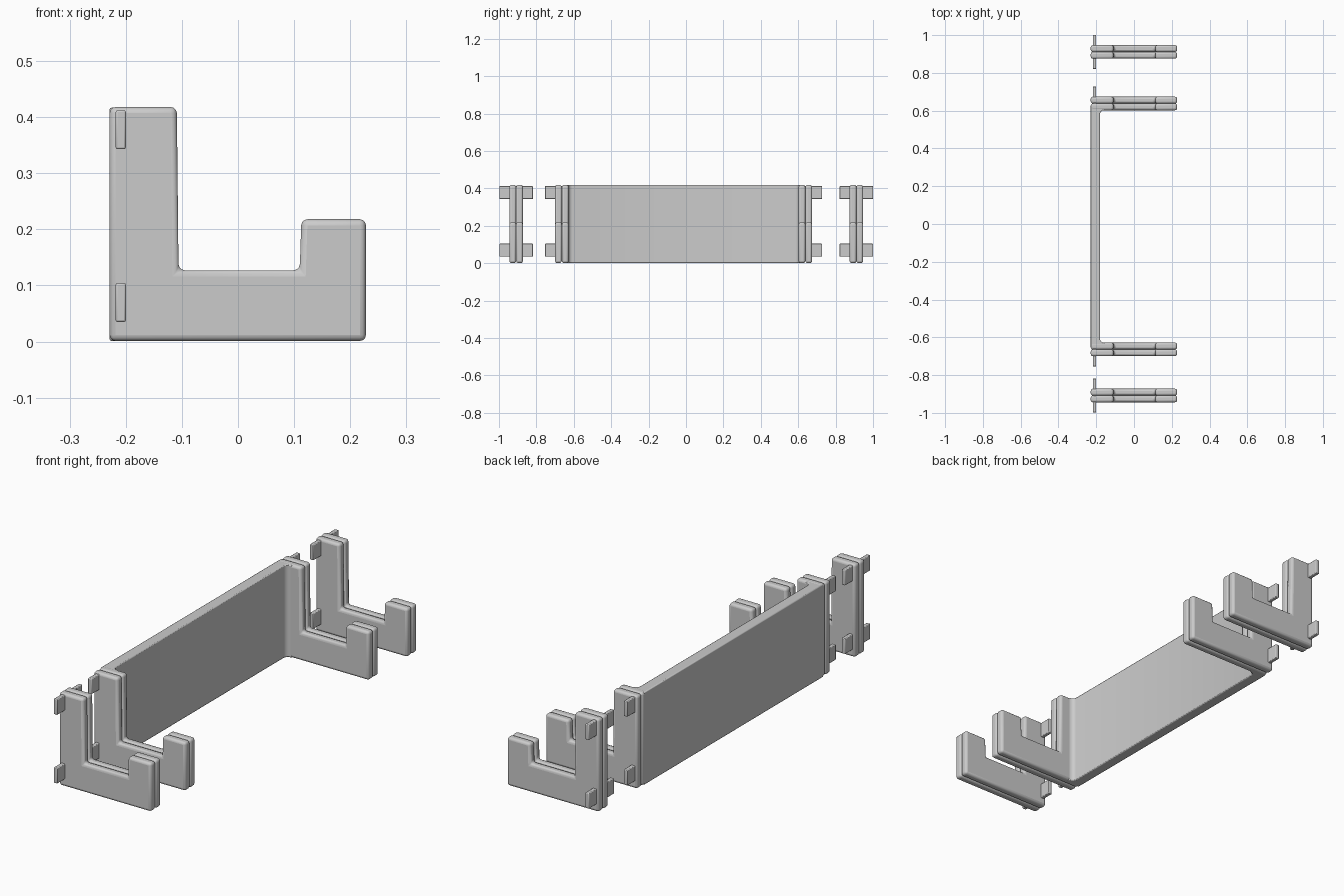
import bpy, bmesh, math
from mathutils import Vector

cube = bpy.data.objects.get("Cube")
if cube:
    bpy.data.objects.remove(cube, do_unlink=True)

grey = bpy.data.materials.new("light_grey")
grey.use_nodes = True
colour = (0.6, 0.6, 0.6, 1)
grey.diffuse_color = colour
grey.node_tree.nodes["Principled BSDF"].inputs["Base Color"].default_value = colour


def extrude(name, points, depth, bevel, segments=3):
    """Extrude a closed outline along a vector and round its edges."""
    bm = bmesh.new()
    face = bm.faces.new([bm.verts.new(p) for p in points])
    out = bmesh.ops.extrude_face_region(bm, geom=[face])
    moved = [g for g in out["geom"] if isinstance(g, bmesh.types.BMVert)]
    bmesh.ops.translate(bm, verts=moved, vec=Vector(depth))
    bmesh.ops.recalc_face_normals(bm, faces=bm.faces)
    mesh = bpy.data.meshes.new(name)
    bm.to_mesh(mesh)
    bm.free()
    mesh.materials.append(grey)
    ob = bpy.data.objects.new(name, mesh)
    bpy.context.collection.objects.link(ob)
    mod = ob.modifiers.new("rounded_edges", "BEVEL")
    mod.width = bevel
    mod.segments = segments
    mod.limit_method = "ANGLE"
    mod.angle_limit = math.radians(40)
    bpy.ops.object.select_all(action="DESELECT")
    ob.select_set(True)
    bpy.context.view_layer.objects.active = ob
    bpy.ops.object.shade_smooth_by_angle(angle=math.radians(40))
    return ob


# Side outline of a bracket: tall back post, floor, short front post
OUTLINE = [(-0.229, 0.001), (0.228, 0.001), (0.228, 0.218), (0.113, 0.218),
           (0.110, 0.127), (-0.106, 0.127), (-0.109, 0.418), (-0.229, 0.418)]
SLAB = 0.036


def bracket(name, y):
    # Two rounded slabs back to back
    for label, start in (("front_slab", y - SLAB), ("back_slab", y)):
        extrude(f"{name}_{label}", [(x, start, z) for x, z in OUTLINE],
                (0, SLAB, 0), 0.011)
    # Connector tabs through the back post
    for label, z in (("lower", 0.035), ("upper", 0.343)):
        corners = [(-0.218, z), (-0.2, z), (-0.2, z + 0.069), (-0.218, z + 0.069)]
        extrude(f"{name}_{label}_tab", [(x, y - 0.09, h) for x, h in corners],
                (0, 0.18, 0), 0.003, 2)


FRONT, BACK = -0.664, 0.638
for name, y in (("front_end_bracket", -0.908), ("front_bracket", FRONT),
                ("back_bracket", BACK), ("back_end_bracket", 0.911)):
    bracket(name, y)

# Long rear panel, with filleted corners running into the two inner brackets
y0, y1 = FRONT + SLAB, BACK - SLAB
panel = [(-0.229, y0 - 0.022), (-0.155, y0 - 0.022), (-0.155, y0 - 0.001),
         (-0.168, y0 + 0.002), (-0.177, y0 + 0.009), (-0.18, y0 + 0.02),
         (-0.18, y1 - 0.02), (-0.177, y1 - 0.009), (-0.168, y1 - 0.002),
         (-0.155, y1 + 0.001), (-0.155, y1 + 0.022), (-0.229, y1 + 0.022)]
extrude("rear_panel", [(x, y, 0.001) for x, y in panel], (0, 0, 0.416), 0.004, 2)
